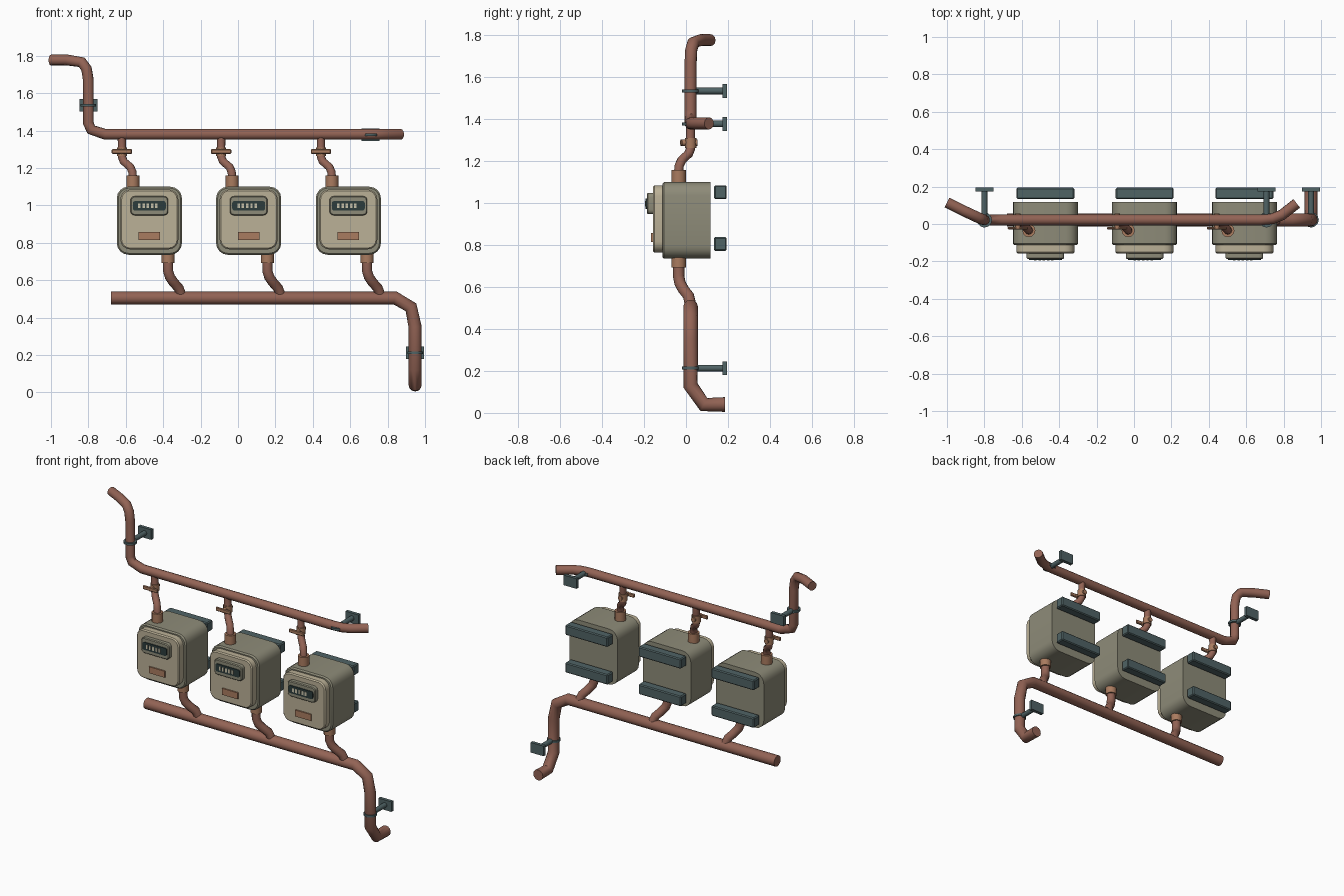
import bpy, bmesh, math
from mathutils import Vector, Matrix

cube = bpy.data.objects.get("Cube")
if cube:
    bpy.data.objects.remove(cube, do_unlink=True)


def material(name, *rgb):
    m = bpy.data.materials.new(name)
    m.use_nodes = True
    m.diffuse_color = (*rgb, 1)
    bsdf = next(n for n in m.node_tree.nodes if n.type == "BSDF_PRINCIPLED")
    bsdf.inputs["Base Color"].default_value = (*rgb, 1)
    return m


PIPE = material("red brown pipe", 0.29, 0.125, 0.09)
COPPER = material("copper fitting", 0.40, 0.20, 0.115)
SHELL = material("olive grey shell", 0.27, 0.26, 0.19)
PANEL = material("beige panel", 0.50, 0.44, 0.31)
STEEL = material("blue grey steel", 0.08, 0.125, 0.13)
DARK = material("dark display", 0.025, 0.045, 0.045)
DIGIT = material("pale digit", 0.58, 0.54, 0.40)


def finish(obj, mat, angle=35):
    obj.data.materials.append(mat)
    bpy.ops.object.select_all(action="DESELECT")
    obj.select_set(True)
    bpy.context.view_layer.objects.active = obj
    bpy.ops.object.shade_smooth_by_angle(angle=math.radians(angle))
    return obj


def add_mesh(name, bm, mat):
    bmesh.ops.recalc_face_normals(bm, faces=bm.faces)
    mesh = bpy.data.meshes.new(name)
    bm.to_mesh(mesh)
    bm.free()
    obj = bpy.data.objects.new(name, mesh)
    bpy.context.collection.objects.link(obj)
    return finish(obj, mat)


def tube(name, points, radius, mat=PIPE):
    """Capped round pipe along a polyline."""
    curve = bpy.data.curves.new(name, "CURVE")
    curve.dimensions = "3D"
    curve.bevel_depth = radius
    curve.bevel_resolution = 4
    curve.use_fill_caps = True
    spline = curve.splines.new("POLY")
    spline.points.add(len(points) - 1)
    for p, co in zip(spline.points, points):
        p.co = (*co, 1)
    obj = bpy.data.objects.new(name, curve)
    bpy.context.collection.objects.link(obj)
    bpy.ops.object.select_all(action="DESELECT")
    obj.select_set(True)
    bpy.context.view_layer.objects.active = obj
    bpy.ops.object.convert(target="MESH")
    return finish(bpy.context.object, mat, 50)


def plate(name, x, z, w, h, y_back, y_front, r, mat, bevel=0.0):
    """Rounded rectangle extruded along y, with an optional chamfered front."""
    bm = bmesh.new()
    rings = [(y_back, 0)]
    if bevel:
        rings += [(y_front + bevel, 0), (y_front, bevel)]
    else:
        rings += [(y_front, 0)]
    loops = []
    for y, inset in rings:
        loop = []
        for i, (sx, sz) in enumerate(((1, 1), (-1, 1), (-1, -1), (1, -1))):
            for k in range(5):
                a = math.pi / 2 * (i + k / 4)
                loop.append(bm.verts.new((
                    x + sx * (w / 2 - r) + math.cos(a) * (r - inset), y,
                    z + sz * (h / 2 - r) + math.sin(a) * (r - inset))))
        loops.append(loop)
    for a, b in zip(loops, loops[1:]):
        for j in range(len(a)):
            k = (j + 1) % len(a)
            bm.faces.new((a[j], a[k], b[k], b[j]))
    bm.faces.new(loops[0])
    bm.faces.new(loops[-1])
    return add_mesh(name, bm, mat)


def box(name, center, size, mat, bevel=0.0):
    bm = bmesh.new()
    bmesh.ops.create_cube(bm, size=1, matrix=Matrix.LocRotScale(Vector(center), None, Vector(size)))
    if bevel:
        bmesh.ops.bevel(bm, geom=bm.edges[:], offset=bevel, segments=1, affect="EDGES")
    return add_mesh(name, bm, mat)


Y_PIPE, Y_METER = 0.022, -0.035

# Main pipes
tube("upper_pipe", [
    (-1, 0.115, 1.777), (-0.91, 0.07, 1.777), (-0.835, 0.035, 1.765), (-0.81, 0.025, 1.73),
    (-0.8, Y_PIPE, 1.67), (-0.8, Y_PIPE, 1.44), (-0.785, Y_PIPE, 1.405), (-0.71, Y_PIPE, 1.38),
    (0.68, Y_PIPE, 1.38), (0.74, 0.028, 1.38), (0.79, 0.048, 1.38), (0.87, 0.11, 1.38)], 0.029)
tube("lower_pipe", [
    (-0.68, Y_PIPE, 0.505), (0.84, Y_PIPE, 0.505), (0.925, Y_PIPE, 0.455), (0.947, Y_PIPE, 0.35),
    (0.947, Y_PIPE, 0.13), (0.947, 0.085, 0.04), (0.947, 0.185, 0.04)], 0.035)

# Wall clamps
for label, x, z in (("riser", -0.8, 1.535), ("end", 0.708, 1.378), ("drain", 0.947, 0.213)):
    tube(label + "_clamp_ring", [(x, Y_PIPE, z - 0.007), (x, Y_PIPE, z + 0.007)], 0.041, STEEL)
    tube(label + "_clamp_rod", [(x, 0.045, z), (x, 0.18, z)], 0.016, STEEL)
    box(label + "_wall_plate", (x, 0.184, z), (0.095, 0.022, 0.066), STEEL)

# Three meters with their connections
for n, x in enumerate((-0.474, 0.057, 0.59)):
    def part(name):
        return f"meter_{n + 1}_{name}"

    plate(part("shell"), x, 0.918, 0.348, 0.364, 0.117, -0.113, 0.062, SHELL, 0.008)
    plate(part("front_panel"), x, 0.925, 0.31, 0.32, -0.11, -0.158, 0.052, PANEL, 0.007)
    plate(part("display_frame"), x, 0.998, 0.202, 0.102, -0.155, -0.186, 0.022, SHELL, 0.005)
    plate(part("display"), x, 0.998, 0.176, 0.05, -0.185, -0.192, 0.012, DARK)
    for d in range(5):
        box(part(f"digit_{d + 1}"), (x - 0.054 + d * 0.023, -0.193, 0.998),
            (0.013, 0.004, 0.026), DIGIT)
    box(part("label"), (x, -0.161, 0.836), (0.114, 0.012, 0.042), COPPER)

    # Wall mounting rails
    for side, z in (("upper", 1.052), ("lower", 0.805)):
        box(part(side + "_rail"), (x, 0.164, z), (0.31, 0.06, 0.066), STEEL, 0.006)

    # Inlet with valve
    xi, xt = x - 0.088, x - 0.147
    tube(part("inlet_collar"), [(xi, Y_METER, 1.09), (xi, Y_METER, 1.159)], 0.035, COPPER)
    tube(part("inlet_pipe"), [
        (xt, Y_PIPE, 1.37), (xt, Y_PIPE, 1.26), (xt + 0.01, 0.012, 1.235),
        (xt + 0.045, -0.02, 1.205), (xi - 0.003, -0.032, 1.18), (xi, Y_METER, 1.15)], 0.022)
    tube(part("valve_body"), [(xt, Y_PIPE, 1.264), (xt, Y_PIPE, 1.31)], 0.027, COPPER)
    tube(part("valve_stem"), [(xt, -0.026, 1.288), (xt, 0.055, 1.288)], 0.015, COPPER)
    box(part("valve_handle"), (xt, -0.022, 1.288), (0.108, 0.013, 0.025), COPPER, 0.004)

    # Outlet
    xo, xb = x + 0.1, x + 0.172
    tube(part("outlet_collar"), [(xo, Y_METER, 0.75), (xo, Y_METER, 0.693)], 0.035, COPPER)
    tube(part("outlet_pipe"), [
        (xo, Y_METER, 0.7), (xo, Y_METER, 0.65), (xo + 0.01, -0.028, 0.617),
        (xo + 0.03, -0.012, 0.588), (xb - 0.015, 0.012, 0.558), (xb, Y_PIPE, 0.515)], 0.027)
